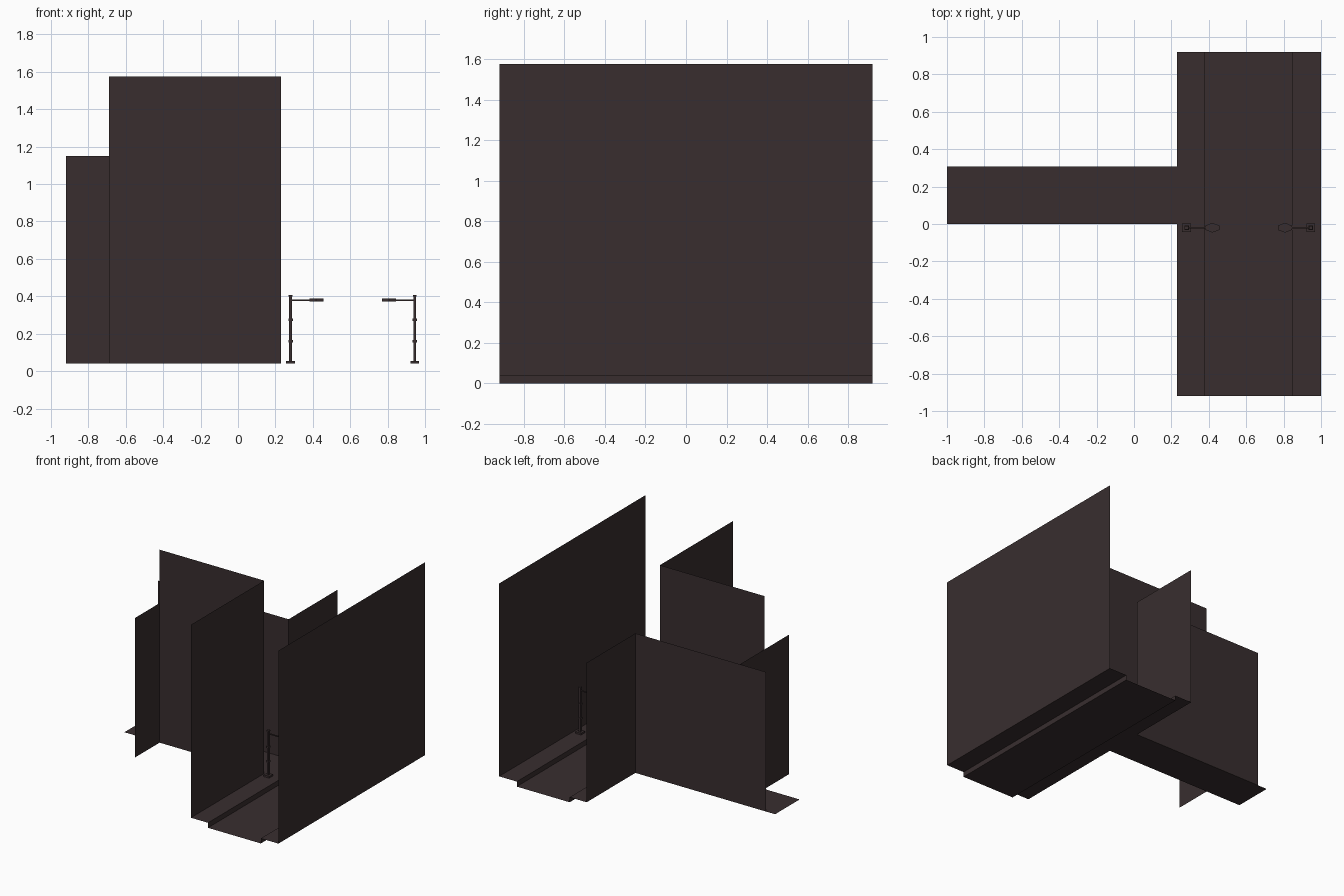
import bpy, bmesh, math

if "Cube" in bpy.data.objects:
    bpy.data.objects.remove(bpy.data.objects["Cube"])

mat = bpy.data.materials.new("dark_brown_grey")
mat.diffuse_color = (0.040, 0.027, 0.028, 1)
mat.use_nodes = True
mat.node_tree.nodes["Principled BSDF"].inputs["Base Color"].default_value = mat.diffuse_color

KERB = 0.04                       # pavement height
TALL, LOW = 1.575, 1.15           # wall tops


def finish(name, bm):
    me = bpy.data.meshes.new(name)
    bm.to_mesh(me)
    bm.free()
    me.materials.append(mat)
    ob = bpy.data.objects.new(name, me)
    bpy.context.collection.objects.link(ob)
    return ob


def quad(bm, *pts):
    bm.faces.new([bm.verts.new(p) for p in pts])


def wall(name, a, b, top):
    """Thin upright sheet from plan point a to plan point b."""
    bm = bmesh.new()
    quad(bm, (*a, KERB), (*b, KERB), (*b, top), (*a, top))
    finish(name, bm)


def prism(bm, outline, z0, z1):
    """Plan outline raised from z0 to z1."""
    face = bm.faces.new([bm.verts.new((x, y, z0)) for x, y in outline])
    ext = bmesh.ops.extrude_face_region(bm, geom=[face], use_keep_orig=True)
    vs = [v for v in ext["geom"] if isinstance(v, bmesh.types.BMVert)]
    bmesh.ops.translate(bm, verts=vs, vec=(0, 0, z1 - z0))


def box(bm, x0, x1, y0, y1, z0, z1):
    prism(bm, [(x0, y0), (x1, y0), (x1, y1), (x0, y1)], z0, z1)


# Street: pavement, kerb, sunken road, kerb, pavement
bm = bmesh.new()
section = [(0.23, KERB), (0.38, KERB), (0.38, 0), (0.845, 0), (0.845, KERB), (1.0, KERB)]
rows = [[bm.verts.new((x, y, z)) for x, z in section] for y in (-0.92, 0.92)]
for i in range(len(section) - 1):
    bm.faces.new((rows[0][i], rows[0][i + 1], rows[1][i + 1], rows[1][i]))
finish("street", bm)

# Side alley floor
bm = bmesh.new()
quad(bm, (-1, 0, KERB), (0.23, 0, KERB), (0.23, 0.308, KERB), (-1, 0.308, KERB))
finish("alley_floor", bm)

# Building walls
wall("right_building_wall", (1.0, -0.92), (1.0, 0.92), TALL)
wall("front_building_street_wall", (0.23, -0.92), (0.23, 0), TALL)
wall("front_building_alley_wall", (0.23, 0), (-0.69, 0), TALL)
wall("back_building_street_wall", (0.23, 0.308), (0.23, 0.92), LOW)
wall("back_building_alley_wall", (-0.92, 0.308), (0.23, 0.308), LOW)
wall("alley_end_wall", (-0.69, -0.308), (-0.69, 0.308), LOW)

# Street lamps, mirrored across the road
MID, LY = 0.613, -0.02
for side, name in ((-1, "left"), (1, "right")):
    px = MID + side * 0.332
    bm = bmesh.new()
    for half, z0, z1 in ((0.024, KERB, 0.054), (0.008, 0.054, 0.405),
                         (0.012, 0.154, 0.167), (0.012, 0.268, 0.281),
                         (0.010, 0.398, 0.408)):
        box(bm, px - half, px + half, LY - half, LY + half, z0, z1)
    bmesh.ops.recalc_face_normals(bm, faces=bm.faces)
    finish(name + "_lamp_post", bm)

    # Arm and six-sided lamp head reaching over the road
    bm = bmesh.new()
    xa, xb = sorted((px, px - side * 0.11))
    box(bm, xa, xb, LY - 0.004, LY + 0.004, 0.376, 0.384)
    head = [(0.10, -0.011), (0.137, -0.026), (0.176, -0.012),
            (0.176, 0.012), (0.137, 0.026), (0.10, 0.011)]
    prism(bm, [(px - side * x, LY + y) for x, y in head], 0.373, 0.387)
    bmesh.ops.recalc_face_normals(bm, faces=bm.faces)
    finish(name + "_lamp_head", bm)
